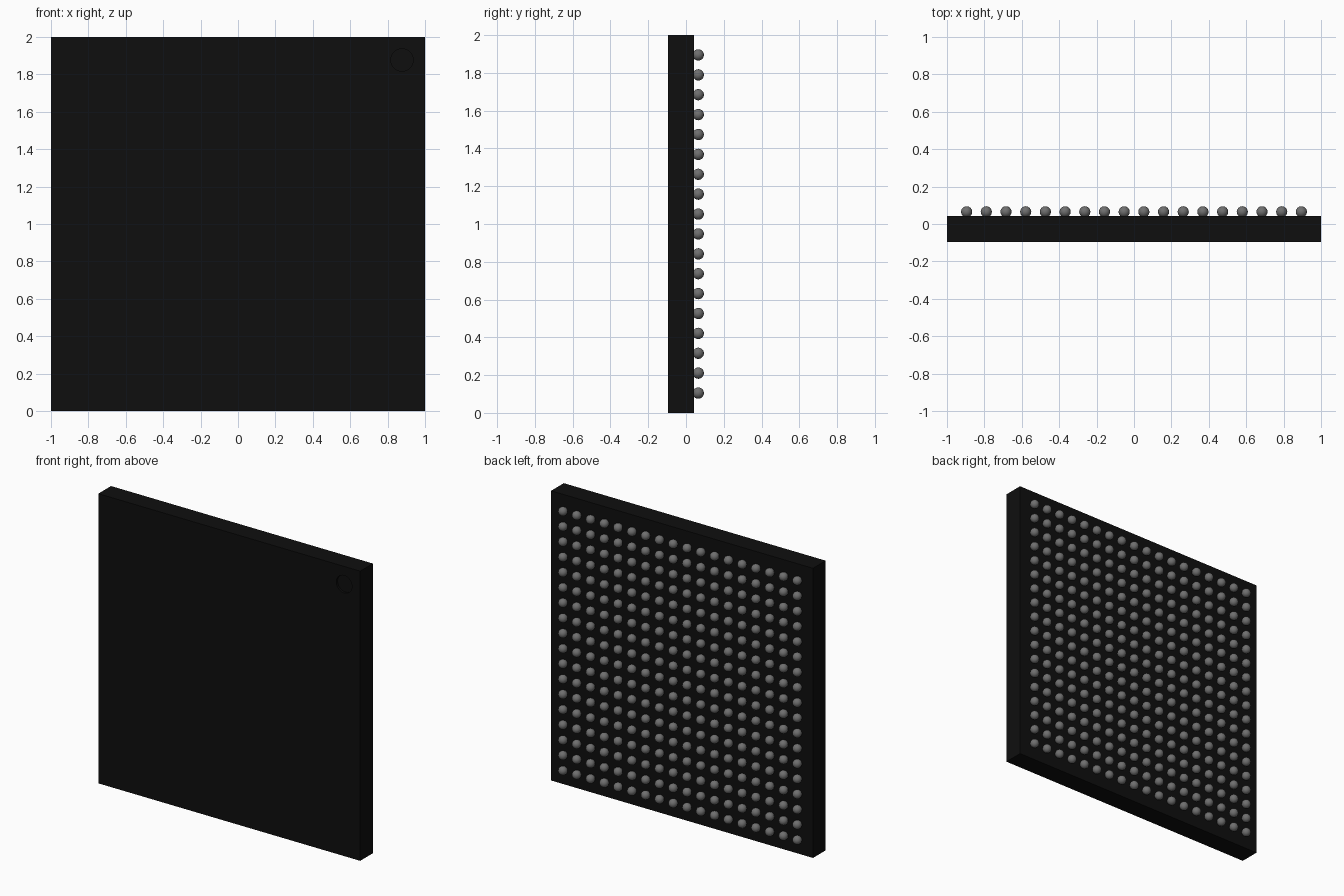
import bpy
import math

if "Cube" in bpy.data.objects:
    bpy.data.objects.remove(bpy.data.objects["Cube"], do_unlink=True)


def make_material(name, color, roughness):
    mat = bpy.data.materials.new(name)
    mat.use_nodes = True
    mat.diffuse_color = (*color, 1)
    bsdf = mat.node_tree.nodes["Principled BSDF"]
    bsdf.inputs["Base Color"].default_value = (*color, 1)
    bsdf.inputs["Roughness"].default_value = roughness
    return mat


def apply_modifiers(obj):
    bpy.ops.object.select_all(action="DESELECT")
    obj.select_set(True)
    bpy.context.view_layer.objects.active = obj
    for mod in list(obj.modifiers):
        bpy.ops.object.modifier_apply(modifier=mod.name)


black = make_material("black plastic", (0.0045, 0.0045, 0.0045), 0.6)
grey = make_material("grey solder", (0.16, 0.16, 0.16), 0.5)

FRONT, BACK = -0.095, 0.043
COUNT, REACH, RADIUS = 18, 0.895, 0.03

# Square package body
bpy.ops.mesh.primitive_cube_add(size=1, location=(0, (FRONT + BACK) / 2, 1))
body = bpy.context.object
body.name = "package_body"
body.scale = (2, BACK - FRONT, 2)
bpy.ops.object.transform_apply(location=True, rotation=False, scale=True)
body.data.materials.append(black)

# Shallow round corner mark sunk into the front
bpy.ops.mesh.primitive_cylinder_add(vertices=32, radius=0.06, depth=0.03,
                                    location=(0.877, FRONT, 1.877),
                                    rotation=(math.pi / 2, 0, 0))
cutter = bpy.context.object
cutter.name = "corner_mark_cutter"
cutter.hide_render = True
cutter.data.materials.append(black)
cut = body.modifiers.new("corner_mark", "BOOLEAN")
cut.operation = "DIFFERENCE"
cut.solver = "EXACT"
cut.object = cutter
apply_modifiers(body)
bpy.data.objects.remove(cutter, do_unlink=True)

# Grid of solder balls on the back
bpy.ops.mesh.primitive_uv_sphere_add(segments=16, ring_count=10, radius=RADIUS,
                                     location=(-REACH, 0.095 - RADIUS, 1 - REACH))
balls = bpy.context.object
balls.name = "solder_balls"
balls.data.materials.append(grey)
bpy.ops.object.shade_smooth()
step = 2 * REACH / (COUNT - 1)
for name, offset in (("columns", (step, 0, 0)), ("rows", (0, 0, step))):
    array = balls.modifiers.new(name, "ARRAY")
    array.count = COUNT
    array.use_relative_offset = False
    array.use_constant_offset = True
    array.constant_offset_displace = offset
apply_modifiers(balls)
